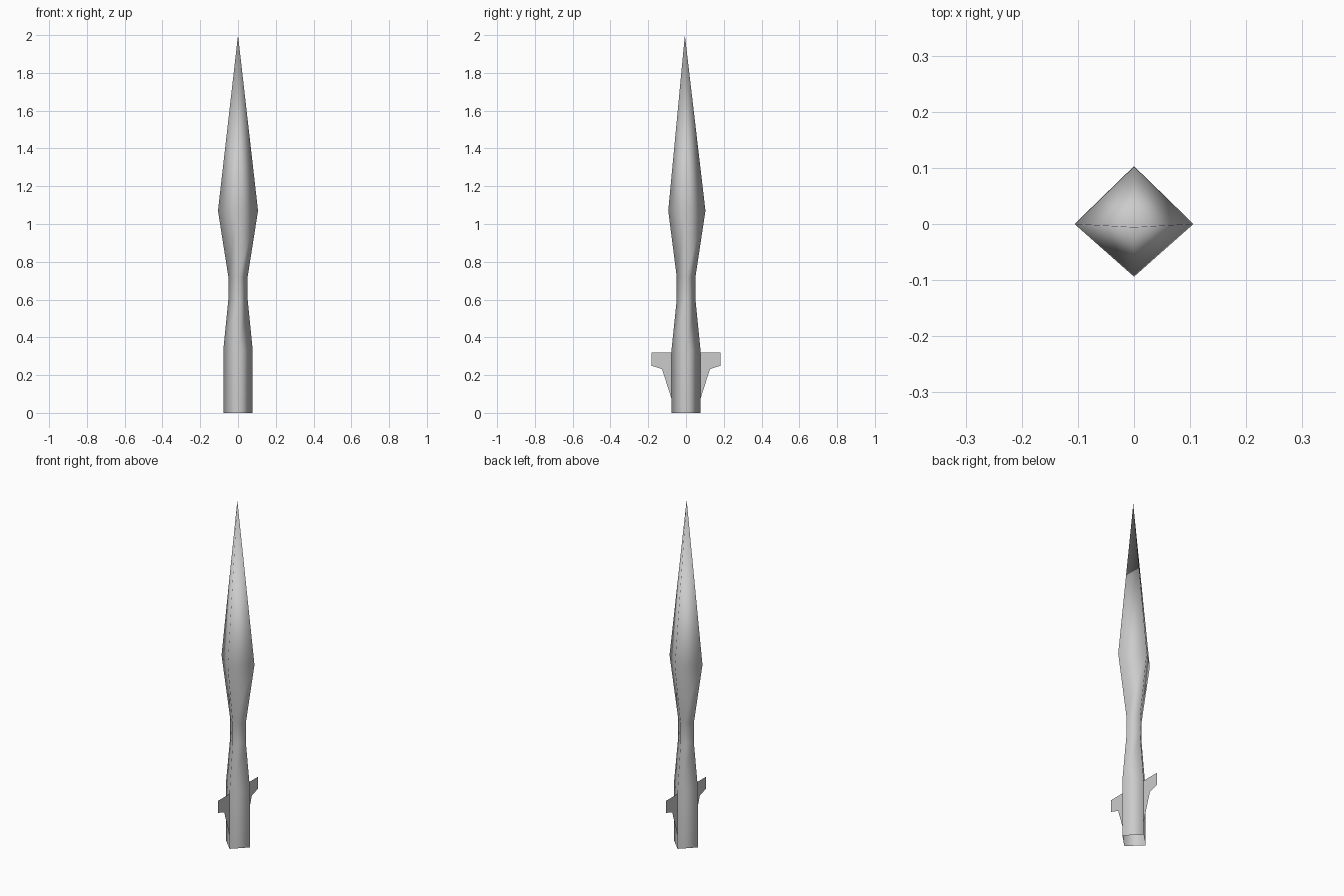
import bpy, math

if "Cube" in bpy.data.objects:
    bpy.data.objects.remove(bpy.data.objects["Cube"])


def make_object(name, verts, faces):
    mesh = bpy.data.meshes.new(name)
    mesh.from_pydata(verts, [], faces)
    mesh.update()
    obj = bpy.data.objects.new(name, mesh)
    bpy.context.collection.objects.link(obj)
    return obj


# Spearhead with socket: diamond cross-section, (z, x half-width, front y, back y)
rings = [
    (0.00, 0.078, -0.077, 0.077),
    (0.33, 0.078, -0.077, 0.077),
    (0.60, 0.051, -0.049, 0.050),
    (0.72, 0.051, -0.049, 0.050),
    (1.07, 0.106, -0.094, 0.103),
]
verts, faces = [], []
for z, w, front, back in rings:
    verts += [(w, 0, z), (0, back, z), (-w, 0, z), (0, front, z)]
for r in range(len(rings) - 1):
    for i in range(4):
        a, b = r * 4 + i, r * 4 + (i + 1) % 4
        faces.append((a, b, b + 4, a + 4))

# Pointed tip, socket end left open
tip, last = len(verts), (len(rings) - 1) * 4
verts.append((0, -0.006, 2.0))
for i in range(4):
    faces.append((last + i, last + (i + 1) % 4, tip))
spearhead = make_object("spearhead", verts, faces)
for poly in spearhead.data.polygons:
    poly.use_smooth = True

# Paper-thin side lugs on the front and back ridges
lug_profile = [(0.075, 0.32), (0.183, 0.32), (0.183, 0.25),
               (0.127, 0.232), (0.075, 0.07)]
for name, side in (("front_lug", -1), ("back_lug", 1)):
    make_object(name, [(0, side * y, z) for y, z in lug_profile],
                [tuple(range(len(lug_profile)))])
